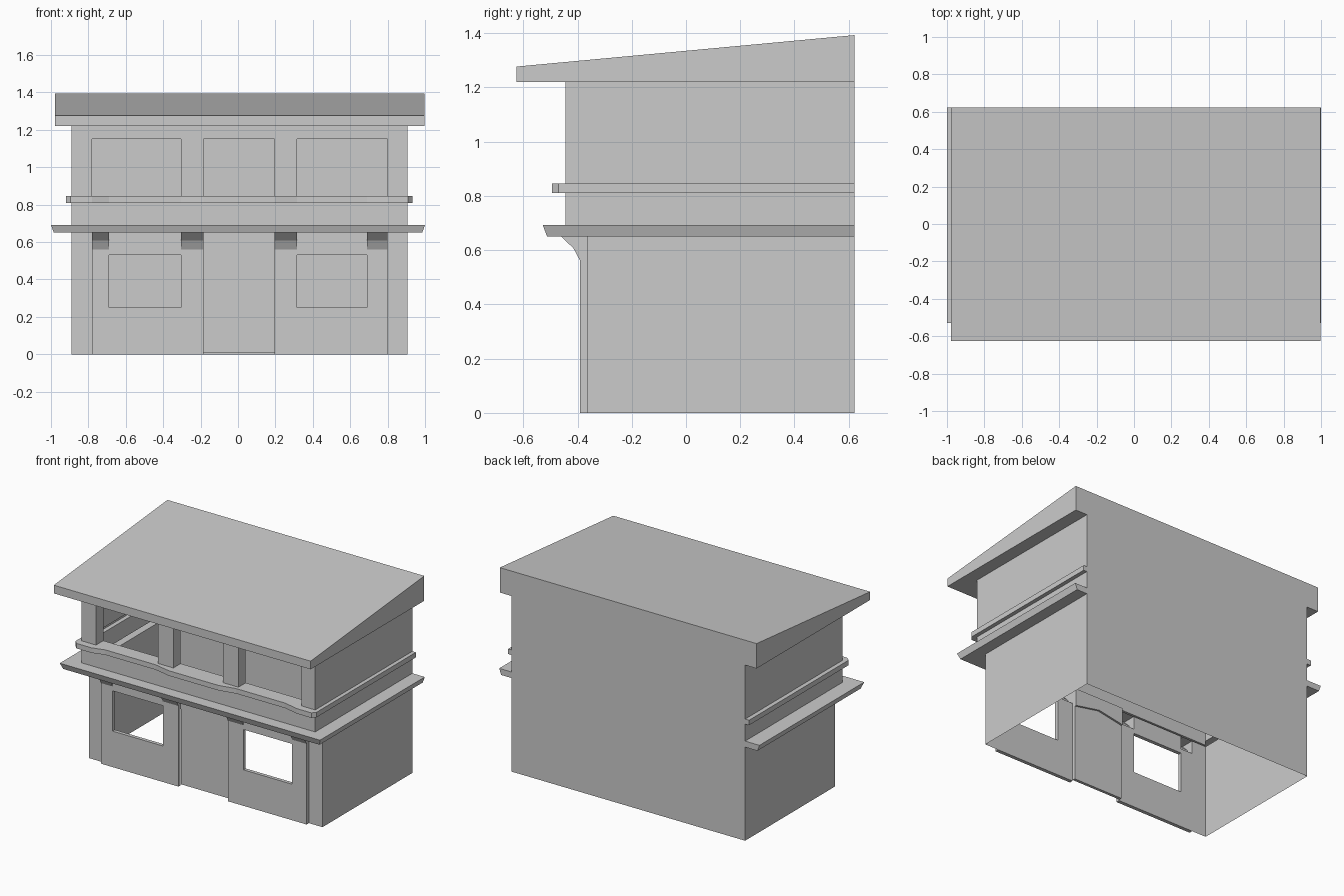
import bpy, bmesh
from mathutils import Vector

if "Cube" in bpy.data.objects:
    bpy.data.objects.remove(bpy.data.objects["Cube"])

XL, XR, YB = -0.89, 0.905, 0.622      # wall sides and back
YL, YU, YP = -0.365, -0.445, -0.39    # lower wall, upper wall, window panels


def finish(name, bm, fix=True):
    bmesh.ops.remove_doubles(bm, verts=bm.verts, dist=1e-5)
    if fix:
        bmesh.ops.recalc_face_normals(bm, faces=bm.faces)
    me = bpy.data.meshes.new(name)
    bm.to_mesh(me)
    bm.free()
    ob = bpy.data.objects.new(name, me)
    bpy.context.collection.objects.link(ob)
    return ob


def face(bm, pts):
    return bm.faces.new([bm.verts.new(p) for p in pts])


def prism(name, pts, offset):
    """Closed solid from a flat polygon pushed along an offset."""
    bm = bmesh.new()
    f = face(bm, pts)
    ext = bmesh.ops.extrude_face_region(bm, geom=[f], use_keep_orig=True)
    vs = [v for v in ext["geom"] if isinstance(v, bmesh.types.BMVert)]
    bmesh.ops.translate(bm, verts=vs, vec=Vector(offset))
    return finish(name, bm)


def panel(bm, xs, zs, holes, y0, y1, back=True):
    """Wall panel on a grid of cells, with some cells left open."""
    cells = {(i, k) for i in range(len(xs) - 1) for k in range(len(zs) - 1)} - set(holes)
    for i, k in cells:
        a, b, c, d = xs[i], xs[i + 1], zs[k], zs[k + 1]
        face(bm, [(a, y0, c), (b, y0, c), (b, y0, d), (a, y0, d)])
        if back:
            face(bm, [(a, y1, d), (b, y1, d), (b, y1, c), (a, y1, c)])
        # rims where the neighbouring cell is open
        for n, p, q in (((i - 1, k), (a, d), (a, c)), ((i + 1, k), (b, c), (b, d)),
                        ((i, k - 1), (a, c), (b, c)), ((i, k + 1), (b, d), (a, d))):
            if n not in cells:
                face(bm, [(p[0], y0, p[1]), (p[0], y1, p[1]),
                          (q[0], y1, q[1]), (q[0], y0, q[1])])


def strip(bm, sections, skip_front=False, caps=False):
    """Skin between U-shaped paths that run left side, front, right side."""
    for s, t in zip(sections, sections[1:]):
        for i in range(len(s) - 1):
            if skip_front and 0 < i < len(s) - 2:
                continue
            face(bm, [s[i], s[i + 1], t[i + 1], t[i]])
    if caps:
        face(bm, [s[0] for s in sections])
        face(bm, [s[-1] for s in reversed(sections)])


def u_path(x0, x1, y, z):
    return [(x0, YB, z), (x0, y, z), (x1, y, z), (x1, YB, z)]


# side and back walls
bm = bmesh.new()
for y, z0, z1 in ((YL, 0, 0.65), (YU, 0.69, 0.81), (YU, 0.845, 1.22)):
    strip(bm, [u_path(XL, XR, y, z0), u_path(XL, XR, y, z1)], skip_front=True)
face(bm, [(XR, YB, 0), (XL, YB, 0), (XL, YB, 1.22), (XR, YB, 1.22)])
finish("side_and_back_walls", bm, fix=False)

# wide ledge between the storeys, hollow towards the inside
bm = bmesh.new()
strip(bm, [u_path(XL, XR, YL, 0.65), u_path(-0.985, 0.985, -0.512, 0.65),
           u_path(-1.0, 1.0, -0.528, 0.692), u_path(XL, XR, YU, 0.692)], caps=True)
finish("storey_ledge", bm, fix=False)

# balcony rail: wavy front edge and chamfered corners
wave = [(-0.92, YB), (-0.92, -0.47), (-0.895, -0.495), (-0.78, -0.495), (-0.69, -0.47),
        (-0.305, -0.47), (-0.185, -0.495), (0.195, -0.495), (0.315, -0.47), (0.69, -0.47),
        (0.80, -0.495), (0.91, -0.495), (0.932, -0.47), (0.932, YB)]
outer = lambda z: [(x, y, z) for x, y in wave]
inner = lambda z: [(min(max(x, XL), XR), max(y, YU), z) for x, y in wave]
bm = bmesh.new()
strip(bm, [inner(0.81), outer(0.81), outer(0.845), inner(0.845)], caps=True)
finish("balcony_rail", bm, fix=False)

# upper front with three openings
bm = bmesh.new()
panel(bm, [XL, -0.78, -0.305, -0.185, 0.195, 0.315, 0.80, XR], [0.66, 0.845, 1.15, 1.22],
      [(1, 1), (3, 1), (5, 1)], YU, YL)
finish("upper_front_wall", bm)

# lower front corners
bm = bmesh.new()
for a, b in ((XL, -0.78), (0.80, XR)):
    face(bm, [(a, YL, 0), (b, YL, 0), (b, YL, 0.65), (a, YL, 0.65)])
finish("lower_front_corners", bm, fix=False)

# window panels with curved brackets at the top of each post
curve = [(YP, 0.56), (-0.415, 0.607), (-0.46, 0.65)]
for side, xs in (("left", [-0.78, -0.69, -0.305, -0.185]),
                 ("right", [0.195, 0.315, 0.69, 0.80])):
    bm = bmesh.new()
    panel(bm, xs, [0, 0.25, 0.53, 0.56, 0.65], [(1, 1), (0, 3), (2, 3)], YP, YL)
    finish(side + "_window_panel", bm)
    bm = bmesh.new()
    for a, b in ((xs[0], xs[1]), (xs[2], xs[3])):
        for p, q in zip(curve, curve[1:]):
            face(bm, [(a, *p), (b, *p), (b, *q), (a, *q)])
        outline = curve + [(YL, 0.65), (YL, 0.56)]
        face(bm, [(a, *p) for p in reversed(outline)])
        face(bm, [(b, *p) for p in outline])
    finish(side + "_brackets", bm, fix=False)

# double door and the pointed lintel above it
for name, x in (("left_door", -0.185), ("right_door", 0.195)):
    prism(name, [(x, YL + 0.002, 0.006), (0.005, YL + 0.002, 0.006),
                 (0.005, YL + 0.002, 0.565), (x, YL + 0.002, 0.53)], (0, 0.02, 0))
prism("door_lintel", [(-0.185, YL, 0.53), (0.005, YL, 0.565), (0.195, YL, 0.53),
                      (0.195, YL, 0.65), (-0.185, YL, 0.65)], (0, 0.035, 0))

# sloping roof
prism("roof", [(-0.978, -0.625, 1.22), (-0.978, YB, 1.22),
               (-0.978, YB, 1.393), (-0.978, -0.625, 1.277)], (1.974, 0, 0))
